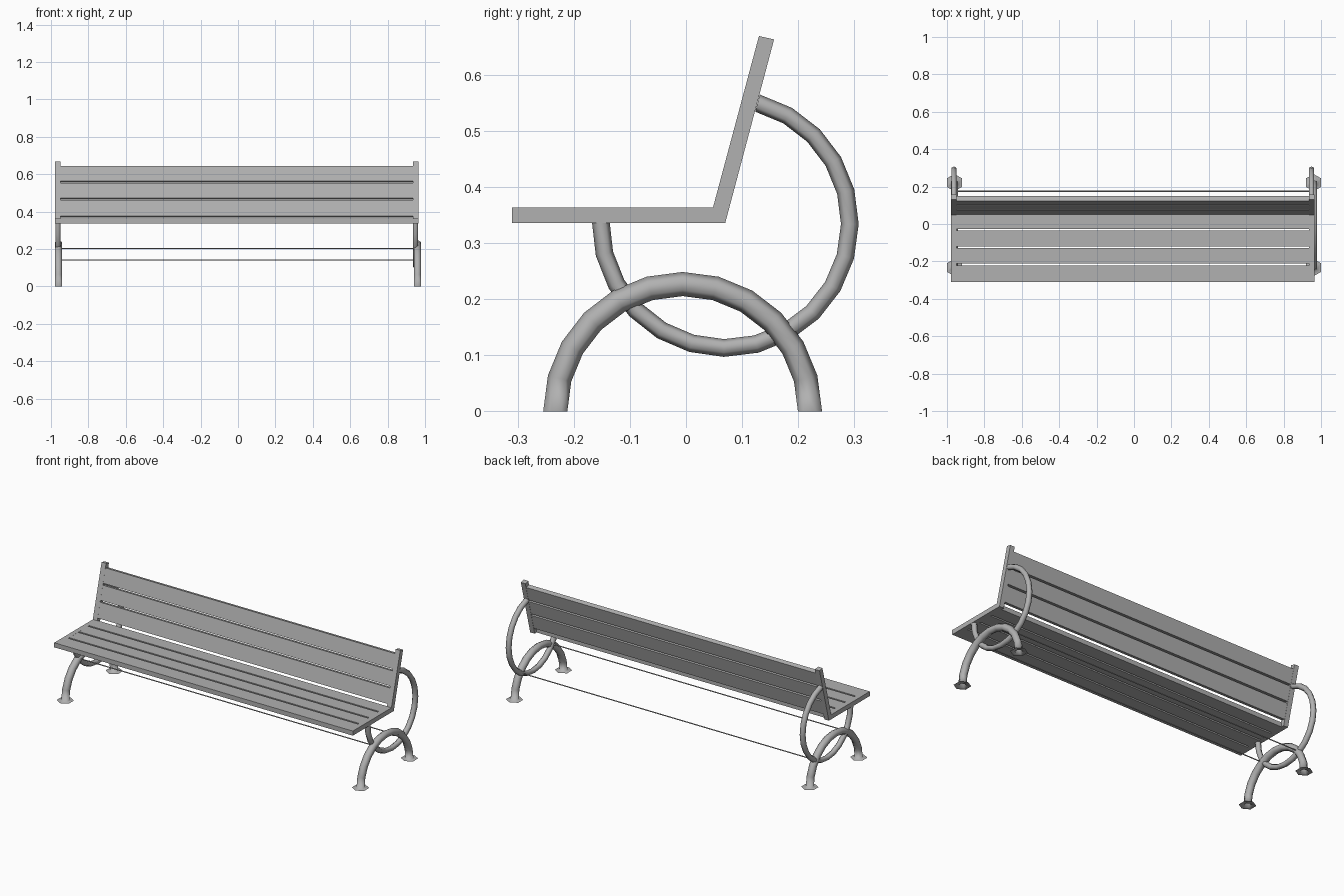
import bpy, bmesh
from math import sin, cos, radians, pi
from mathutils import Vector

if "Cube" in bpy.data.objects:
    bpy.data.objects.remove(bpy.data.objects["Cube"])

# dark grey paint for the whole bench
paint = bpy.data.materials.new("grey_paint")
paint.diffuse_color = (0.44, 0.44, 0.44, 1)
paint.use_nodes = True
paint.node_tree.nodes["Principled BSDF"].inputs["Base Color"].default_value = paint.diffuse_color


def make(name, verts, faces, smooth=False):
    me = bpy.data.meshes.new(name)
    me.from_pydata(verts, [], faces)
    bm = bmesh.new()
    bm.from_mesh(me)
    bmesh.ops.recalc_face_normals(bm, faces=bm.faces)
    bm.to_mesh(me)
    bm.free()
    for p in me.polygons:
        p.use_smooth = smooth
    me.materials.append(paint)
    ob = bpy.data.objects.new(name, me)
    bpy.context.collection.objects.link(ob)
    return ob


def prism(name, profile, x0, x1):
    """Extrude a (y, z) profile along x."""
    n = len(profile)
    verts = [(x, y, z) for x in (x0, x1) for y, z in profile]
    faces = [tuple(range(n)), tuple(range(n, 2 * n))]
    faces += [(i, (i + 1) % n, n + (i + 1) % n, n + i) for i in range(n)]
    return make(name, verts, faces)


def arc_tube(name, x, cy, cz, R, r, a0, a1, segs, flare=0, sides=6):
    """Tube bent along an arc in the yz plane; flare adds a flat foot rim at both ends."""
    rings = [(a0 + (a1 - a0) * i / segs, r) for i in range(segs + 1)]
    if flare:
        rings = [(a0, flare)] + rings + [(a1, flare)]
    verts, faces = [], []
    for deg, rad in rings:
        a = radians(deg)
        for k in range(sides):
            b = 2 * pi * k / sides
            d = R + rad * cos(b)
            verts.append((x + rad * sin(b), cy + d * cos(a), cz + d * sin(a)))
    for i in range(len(rings) - 1):
        for k in range(sides):
            k2 = (k + 1) % sides
            faces.append((i * sides + k, i * sides + k2,
                          (i + 1) * sides + k2, (i + 1) * sides + k))
    return make(name, verts, faces, True)


FX0, FX1, FW = -0.978, 0.964, 0.029   # outer faces of the side frames, frame width

# L-shaped side frames
frame = [(-0.31, 0.336), (0.07, 0.336), (0.157, 0.663), (0.130, 0.669),
         (0.048, 0.363), (-0.31, 0.363)]
prism("left_side_frame", frame, FX0, FX0 + FW)
prism("right_side_frame", frame, FX1 - FW, FX1)

# seat slats
for i, (y0, y1) in enumerate([(-0.31, -0.221), (-0.211, -0.129),
                              (-0.119, -0.036), (-0.026, 0.052)]):
    prism(f"seat_slat_{i + 1}", [(y0, 0.3362), (y1, 0.3362), (y1, 0.3628), (y0, 0.3628)],
          FX0 + FW, FX1 - FW)

# back slats, following the tilt of the uprights
up = Vector((0.082, 0.306)).normalized()
across = Vector((up.y, -up.x))
foot_pt = Vector((0.048, 0.363))
for i, (z0, z1) in enumerate([(0.377, 0.462), (0.472, 0.553), (0.563, 0.645)]):
    a = foot_pt + up * ((z0 - 0.363) / up.y)
    b = foot_pt + up * ((z1 - 0.363) / up.y)
    prof = [a + across * 0.0002, a + across * 0.0268,
            b + across * 0.0268, b + across * 0.0002]
    prism(f"back_slat_{i + 1}", [tuple(p) for p in prof], FX0 + FW, FX1 - FW)

# arched legs with flared feet, and support rings, at each end
for side, x, rx in (("left", -0.96, -0.963), ("right", 0.96, 0.949)):
    arc_tube(f"{side}_arched_leg", x, -0.006, 0, 0.227, 0.0215, 0, 180, 12, flare=0.0462)
    arc_tube(f"{side}_support_ring", rx, 0.07, 0.335, 0.222, 0.0158, 179, 435, 17)

# thin tie rods where legs and rings cross
for name, y, z in (("front_tie_rod", -0.113, 0.202), ("rear_tie_rod", 0.175, 0.141)):
    prof = [(y + 0.003 * cos(k * pi / 3), z + 0.003 * sin(k * pi / 3)) for k in range(6)]
    prism(name, prof, -0.96, 0.955)
